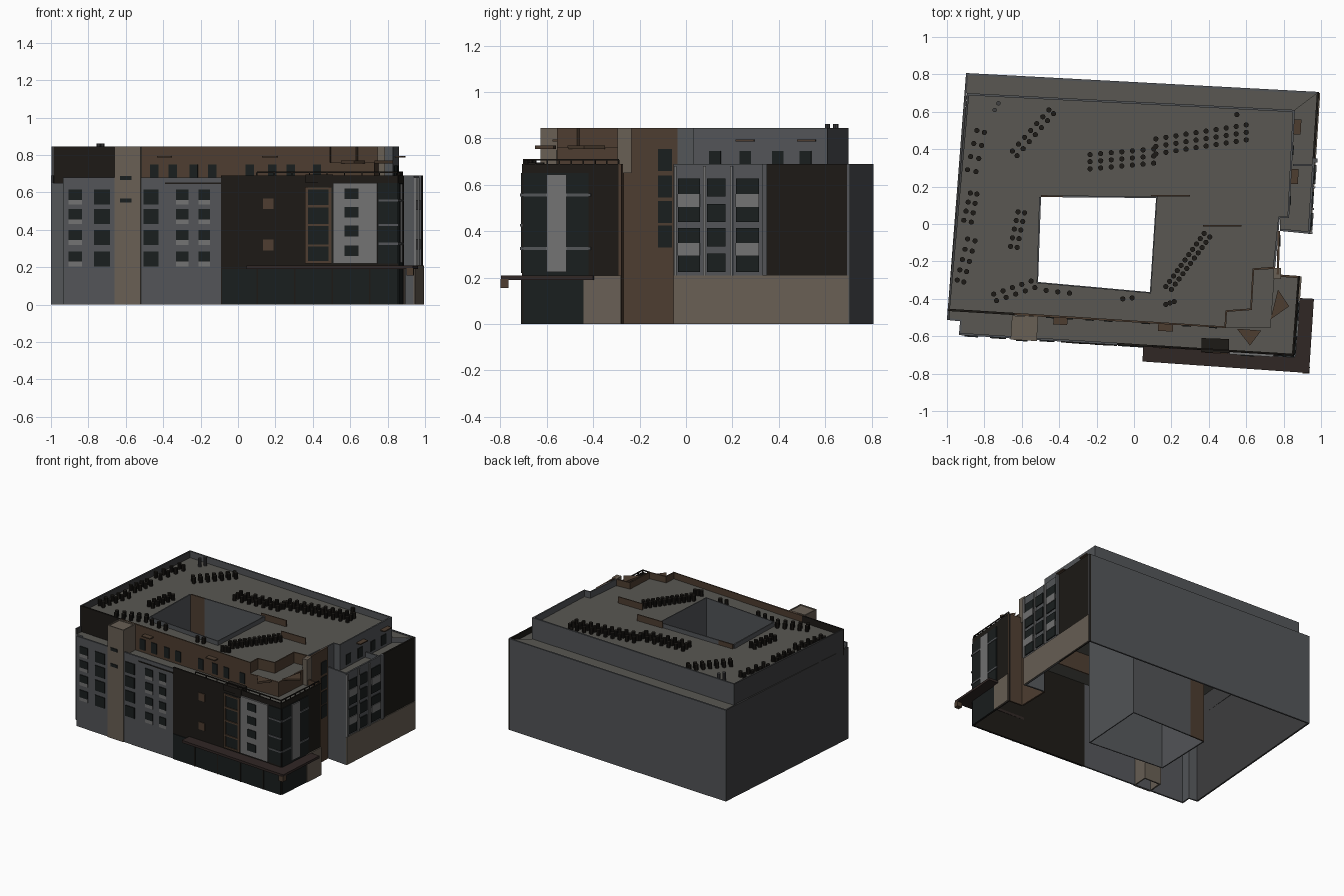
import bpy, bmesh, math
from mathutils import Vector

if "Cube" in bpy.data.objects:
    bpy.data.objects.remove(bpy.data.objects["Cube"])

COL = dict(grey=(.085, .09, .097), side=(.05, .05, .052), dark=(.012, .010, .008),
           brown=(.075, .047, .03), beige=(.14, .115, .09), glass=(.01, .013, .013),
           panel=(.17, .17, .17), roof=(.10, .097, .085), canopy=(.03, .02, .018))
MAT = {}
for k, c in COL.items():
    MAT[k] = bpy.data.materials.new(k)
    MAT[k].diffuse_color = (*c, 1)


def mesh(name, verts, faces, mat):
    me = bpy.data.meshes.new(name)
    me.from_pydata(verts, [], faces)
    me.materials.append(MAT[mat])
    ob = bpy.data.objects.new(name, me)
    bpy.context.collection.objects.link(ob)
    return ob


def wall(name, pts, z0, z1, mat, thick=.012):
    n = len(pts)
    v = [(x, y, z0) for x, y in pts] + [(x, y, z1) for x, y in pts]
    ob = mesh(name, v, [(i, i + 1, n + i + 1, n + i) for i in range(n - 1)], mat)
    m = ob.modifiers.new("thickness", 'SOLIDIFY')
    m.thickness, m.offset = thick, -1
    return ob


def cap(name, loops, z, mat):
    bm = bmesh.new()
    for lp in loops:
        vs = [bm.verts.new((x, y, z)) for x, y in lp]
        for i in range(len(vs)):
            bm.edges.new((vs[i - 1], vs[i]))
    bmesh.ops.triangle_fill(bm, edges=bm.edges[:], use_beauty=True, use_dissolve=False)
    bm.normal_update()
    for f in bm.faces:
        if f.normal.z < 0:
            f.normal_flip()
    ob = mesh(name, [], [], mat)
    bm.to_mesh(ob.data)
    bm.free()


def slab(name, pts, z0, z1, mat):
    n = len(pts)
    v = [(x, y, z0) for x, y in pts] + [(x, y, z1) for x, y in pts]
    f = [tuple(range(n))[::-1], tuple(range(n, 2 * n))]
    f += [(i, (i + 1) % n, n + (i + 1) % n, n + i) for i in range(n)]
    return mesh(name, v, f, mat)


def panel(name, line, u0, u1, z0, z1, mat, out=.005, back=.002):
    """Box on a facade line; u is world x (front) or world y (side)."""
    a, b = Vector(line[0]), Vector(line[1])
    d = b - a
    ax = 0 if abs(d.x) > abs(d.y) else 1
    n = Vector((d.y, -d.x)).normalized()
    p, q = (a + d * (u - a[ax]) / d[ax] for u in (u0, u1))
    return slab(name, [p + n * out, q + n * out, q - n * back, p - n * back], z0, z1, mat)


# Footprint corners, counter-clockwise
A, B, C, M, D = (-1, -.513), (-.93, -.52), (-.936, -.594), (-.09, -.647), (.856, -.706)
E, F, G, H, I, J, K = (.888, -.278), (.775, -.27), (.78, -.037), (.941, -.053), (.967, .35), (.99, .706), (-.898, .807)
U = [(-.997, -.465), (.492, -.556), (.497, -.47), (.63, -.46), (.642, -.246),
     (.754, -.24), (.78, .032), (.829, .032), (.861, .61), (-.893, .70)]
COURT = [(-.513, -.31), (-.497, .144), (-.38, .143), (.118, .139), (.085, -.364)]

# Lower storeys
wall("front_left_return", [A, B, C], 0, .65, "grey")
wall("front_grey_wall", [C, M], 0, .68, "grey")
wall("front_dark_wall", [M, D, E], 0, .69, "dark")
wall("recess_wall", [E, F], 0, .69, "brown")
wall("recess_brown_wall", [F, G], 0, .845, "brown")
wall("wing_return", [G, H], 0, .69, "grey")
wall("wing_grey_wall", [H, I], 0, .69, "grey")
wall("wing_dark_wall", [I, J], 0, .69, "dark")
wall("back_wall", [J, K], 0, .69, "grey")
wall("left_wall", [K, A], 0, .69, "side")

# Terraces around the set-back top storey
cap("front_terrace", [[A, B, C, D, E, F, U[5], U[4], U[3], U[2], U[1], U[0]]], .65, "roof")
cap("wing_terrace", [[G, H, J, U[8], U[7], U[6]]], .65, "roof")
cap("back_terrace", [[J, K, U[9], U[8]]], .685, "roof")

# Top storey with parapet, roof and courtyard
wall("upper_front_dark", [U[0], (-.64, -.487)], .65, .845, "dark")
wall("upper_front_brown", [(-.64, -.487)] + U[1:6], .65, .845, "brown")
wall("upper_wing", U[5:9], .65, .845, "grey")
wall("upper_back", U[8:10], .65, .845, "grey")
wall("upper_left", [U[9], U[0]], .65, .845, "side")
cap("main_roof", [U, COURT], .797, "roof")
wall("courtyard_walls", COURT[2:] + COURT[:2], 0, .83, "grey", .01)
wall("courtyard_brown_strip", COURT[1:3], 0, .83, "brown", .01)

# Corner room below the stepped roof, with pointed canopies
wall("corner_room", [U[1], (.73, -.556), (.752, -.27), U[5]], .65, .76, "brown")
cap("corner_room_roof", [[U[1], (.73, -.556), (.752, -.27), U[5], U[4], U[3], U[2]]], .765, "roof")
slab("side_canopy", [(.77, -.35), (.73, -.51), (.83, -.44)], .755, .77, "brown")
slab("front_canopy", [(.55, -.56), (.62, -.65), (.68, -.57)], .755, .77, "brown")

# Towers
wall("beige_tower", [(-.652, -.49), (-.66, -.618), (-.52, -.626), (-.512, -.495), (-.652, -.49)], 0, .845, "beige")
cap("tower_top", [[(-.652, -.49), (-.66, -.618), (-.52, -.626), (-.512, -.495)]], .84, "beige")
T = ((-.66, -.618), (-.52, -.626))
for z in (.545, .665):
    panel("tower_slot", T, -.63, -.57, z, z + .022, "glass")
slab("recess_pillar", [(.745, -.295), (.785, -.295), (.785, -.235), (.745, -.235)], .65, .845, "beige")

# Front windows
FL, FR, RS, WG, WD = (C, M), (M, D), (D, E), (H, I), (I, J)
for x0, x1, sill in ((-.905, -.835, 1), (-.77, -.685, 0), (-.505, -.425, 0), (-.33, -.265, 1), (-.21, -.15, 1)):
    for z in (.205, .32, .43, .535):
        if sill:
            panel("window_panel", FL, x0, x1, z, z + .03, "panel")
        panel("window", FL, x0, x1, z + .025 * sill, z + .08, "glass", .006)
panel("parapet_band", FL, -.39, -.09, .645, .652, "dark")

# Dark front block
panel("shop_glass", FR, -.085, .855, 0, .19, "glass")
for x in (.1, .3, .5, .7):
    panel("shop_mullion", FR, x, x + .008, 0, .19, "dark", .009)
for z in (.29, .51):
    panel("brown_window", FR, .135, .19, z, z + .057, "brown")
panel("balcony_glass", FR, .36, .505, .22, .63, "glass")
for x in (.36, .485):
    panel("balcony_post", FR, x, x + .015, .22, .63, "brown", .012)
for z in (.22, .31, .42, .52, .615):
    panel("balcony_slab", FR, .36, .5, z, z + .012, "brown", .012)
panel("light_panel", FR, .51, .745, .22, .65, "panel", .012)
for z in (.26, .365, .465, .565):
    panel("panel_window", FR, .57, .645, z, z + .057, "glass", .016)
panel("corner_glass", FR, .75, .856, .22, .65, "glass")
for z in (.32, .42, .55):
    panel("corner_band_front", FR, .75, .86, z, z + .012, "grey", .009)
slab("terrace_hatch", [(.36, -.685), (.507, -.69), (.507, -.615), (.36, -.61)], .65, .695, "dark")

# Right side of the corner block
panel("corner_side_glass", RS, -.7, -.42, 0, .65, "glass")
for z in (.32, .55):
    panel("corner_band_side", RS, -.706, -.41, z, z + .012, "grey", .009)
panel("side_light_strip", RS, -.6, -.515, .225, .645, "panel", .012)
panel("side_beige_base", RS, -.44, -.28, 0, .21, "beige", .009)
for ln, u0, u1 in ((FR, .1, .85), (RS, -.7, -.29)):
    panel("terrace_rail", ln, u0, u1, .705, .711, "dark", -.004, .012)
    for i in range(9):
        u = u0 + (u1 - u0) * i / 8
        panel("rail_post", ln, u - .003, u + .003, .68, .706, "dark", -.004, .01)

# Entrance canopy
slab("entrance_canopy", [(.045, -.735), (.936, -.797), (.962, -.40), (.86, -.395), (.84, -.69), (.05, -.65)],
     .19, .208, "canopy")
slab("canopy_end", [(.90, -.80), (.937, -.80), (.94, -.765), (.90, -.765)], .155, .195, "brown")

# Recess windows
for z in (.33, .435, .545, .66):
    panel("recess_window", (F, G), -.12, -.06, z, z + .095, "glass")

# Right wing facade
panel("wing_base_a", WG, -.053, .35, 0, .21, "beige", .006)
panel("wing_base_b", WD, .35, .70, 0, .21, "beige", .006)
panel("wing_dark_join", WG, .33, .35, .21, .69, "grey", .015)
for y in (-.052, .075, .19):
    panel("wing_pilaster", WG, y, y + .012, .21, .68, "panel", .012)
for y0, y1, light in ((-.035, .06, 1), (.09, .17, 0), (.215, .315, 1)):
    for z in (.225, .335, .44, .55):
        panel("wing_window", WG, y0, y1, z, z + .078, "glass", .007)
    if light:
        for z in (.295, .505):
            panel("wing_balcony", WG, y0, y1, z, z + .055, "panel", .012)

# Top-storey openings and door awnings
UF, UW = (U[0], U[1]), (U[7], U[8])
for x in (-.47, -.37, -.26, -.16, .04, .16, .26, .4):
    panel("upper_window", UF, x, x + .045, .67, .75, "glass")
for y in (.1, .23, .37, .49):
    panel("upper_wing_window", UW, y, y + .05, .67, .745, "glass")
for ln, u0, u1 in ((UF, -.43, -.355), (UF, .13, .21), (UW, .48, .56), (UW, .215, .295)):
    panel("door_awning", ln, u0, u1, .787, .795, "brown", .037)
slab("wing_divider", [(.85, .31), (.962, .31), (.962, .32), (.85, .32)], .65, .69, "grey")

# Roof screens
for x0, x1, y in ((.09, .3, .15), (.37, .575, -.01)):
    slab("roof_screen", [(x0, y - .004), (x1, y - .004), (x1, y + .004), (x0, y + .004)], .797, .845, "brown")


# Roof vents in rows: start, end, count
def vent(x, y, z1, r=.014, mat="dark"):
    slab("roof_vent", [(x + r * math.cos(t * math.pi / 5), y + r * math.sin(t * math.pi / 5)) for t in range(10)],
         .797, z1, mat)


ROWS = [(-.84, .50, -.89, .29, 4), (-.80, .49, -.845, .28, 4), (-.875, .165, -.91, .02, 4),
        (-.84, .16, -.87, .01, 4), (-.89, -.08, -.945, -.30, 5), (-.85, -.09, -.91, -.31, 5),
        (-.455, .61, -.65, .39, 7), (-.43, .59, -.625, .365, 7), (-.62, .065, -.66, -.12, 5),
        (-.585, .06, -.625, -.125, 5), (.375, -.05, .17, -.335, 11), (.405, -.07, .2, -.35, 11),
        (-.75, -.375, -.55, -.305, 5), (-.735, -.41, -.53, -.34, 5), (-.47, -.355, -.345, -.37, 3),
        (-.06, -.4, -.01, -.395, 2), (.17, -.43, .215, -.415, 3), (.55, .585, .55, .585, 1)]
ROWS += [(-.235, .295 + .038 * i, .105, .325 + .038 * i, 7) for i in range(3)]
ROWS += [(.117, .375 + .04 * i, .6, .45 + .04 * i, 10) for i in range(3)]
for x0, y0, x1, y1, n in ROWS:
    for i in range(n):
        t = i / max(n - 1, 1)
        vent(x0 + (x1 - x0) * t, y0 + (y1 - y0) * t, .84)
for x, y in ((-.745, .61), (-.725, .645)):
    vent(x, y, .862, .012, "side")

for m in bpy.data.materials:
    if m.users and not m.is_grease_pencil:
        m.use_nodes = True
        m.node_tree.nodes["Principled BSDF"].inputs["Base Color"].default_value = m.diffuse_color
